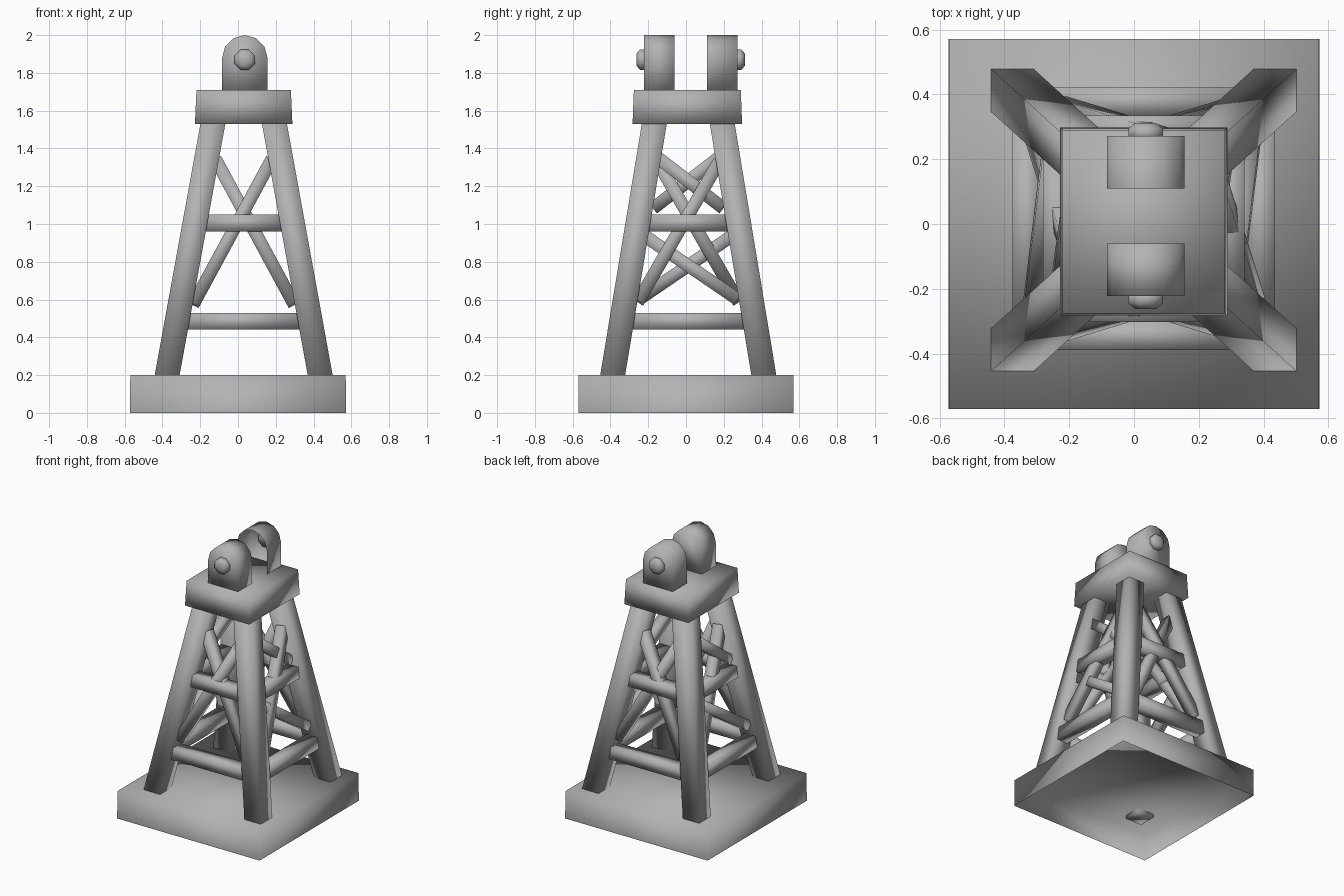
import bpy, bmesh, math
from mathutils import Vector

if "Cube" in bpy.data.objects:
    bpy.data.objects.remove(bpy.data.objects["Cube"])

CX, CY = 0.03, 0.012      # centre of the upper structure

# Dark grey paint
paint = bpy.data.materials.new("grey_paint")
paint.diffuse_color = (0.45, 0.45, 0.45, 1)
paint.use_nodes = True
paint.node_tree.nodes["Principled BSDF"].inputs["Base Color"].default_value = paint.diffuse_color


def loft(name, rings, start_cap=True):
    """Smooth-shaded solid through rings of equal length; the start can stay open."""
    bm = bmesh.new()
    vs = [[bm.verts.new(p) for p in r] for r in rings]
    n = len(vs[0])
    for a, b in zip(vs, vs[1:]):
        for i in range(n):
            bm.faces.new((a[i], a[(i + 1) % n], b[(i + 1) % n], b[i]))
    if start_cap:
        bm.faces.new(vs[0][::-1])
    bm.faces.new(vs[-1])
    bmesh.ops.recalc_face_normals(bm, faces=bm.faces)
    for f in bm.faces:
        f.smooth = True
    me = bpy.data.meshes.new(name)
    bm.to_mesh(me)
    bm.free()
    me.materials.append(paint)
    ob = bpy.data.objects.new(name, me)
    bpy.context.collection.objects.link(ob)
    return ob


def rect(cx, cy, hx, hy, z):
    return [(cx - hx, cy - hy, z), (cx + hx, cy - hy, z),
            (cx + hx, cy + hy, z), (cx - hx, cy + hy, z)]


def circle(cx, cz, r, y, n, turn=0.0):
    return [(cx + r * math.cos(turn + 2 * math.pi * i / n), y,
             cz + r * math.sin(turn + 2 * math.pi * i / n)) for i in range(n)]


def beam(name, p, q, w, normal):
    """Square bar from p to q with one side facing along normal."""
    p, q = Vector(p), Vector(q)
    d = (q - p).normalized()
    s = d.cross(Vector(normal)).normalized()
    t = s.cross(d)
    h = w / 2
    corners = [(-h, -h), (h, -h), (h, h), (-h, h)]
    return loft(name, [[e + s * a + t * b for a, b in corners] for e in (p, q)])


def off(z):
    """Leg centre offset in x and y at height z."""
    t = (z - 0.2) / 1.33
    return 0.405 - 0.242 * t, 0.40 - 0.22 * t


# Base slab, open underneath
loft("base_slab", [rect(0, 0, 0.573, 0.57, 0), rect(0, 0, 0.57, 0.57, 0.2)], start_cap=False)

# Four leaning legs, poking a little through the slab
for sx in (-1, 1):
    for sy in (-1, 1):
        rings = []
        for z in (0.18, 1.56):
            ox, oy = off(z)
            rings.append(rect(CX + sx * ox, CY + sy * oy, 0.066, 0.066, z))
        loft("leg", rings)

# Top cap
loft("top_cap", [rect(CX, CY - 0.005, 0.258, 0.29, 1.53), rect(CX, CY - 0.005, 0.25, 0.283, 1.71)])


def face_point(side, u, z, out, inset):
    """Point on one tower face: u is -1 or 1, the leg at that end."""
    ox, oy = off(z)
    if side in ("front", "back"):
        s = -1 if side == "front" else 1
        return (CX + u * (ox - inset), CY + 0.004 + s * (oy + out), z)
    s = -1 if side == "left" else 1
    return (CX + s * (ox + out), CY + u * (oy - inset), z)


normals = {"front": (0, -1, 0), "back": (0, 1, 0), "left": (-1, 0, 0), "right": (1, 0, 0)}
for side, nrm in normals.items():
    # Horizontal bars
    for z in (0.485, 1.005):
        beam(side + "_bar", face_point(side, -1, z, 0.008, 0.05),
             face_point(side, 1, z, 0.008, 0.05), 0.088, nrm)
    # Braces as (low height, high height, direction): a cross at front and
    # back, one long and two short diagonals at the sides
    if side in ("front", "back"):
        braces = [(0.575, 1.34, 1), (0.575, 1.34, -1)]
    else:
        d = 1 if side == "right" else -1
        braces = [(0.59, 1.33, d), (0.60, 0.935, -d), (1.085, 1.35, -d)]
    for lo, hi, u in braces:
        beam(side + "_brace", face_point(side, -u, lo, 0.005 * u, 0.07),
             face_point(side, u, hi, 0.005 * u, 0.05), 0.068, nrm)

# Bearing brackets with pin heads outside; the rear one is an open shell inside
BX, BZ, R = 0.036, 1.88, 0.12
profile = [(BX + R * math.cos(math.pi * i / 6), BZ + R * math.sin(math.pi * i / 6)) for i in range(7)]
profile += [(BX - R, 1.70), (BX + R, 1.70)]
for y_in, y_out in ((-0.06, -0.222), (0.11, 0.272)):
    s = 1 if y_out > y_in else -1
    loft("bearing_bracket", [[(x, y, z) for x, z in profile] for y in (y_in, y_out)],
         start_cap=s < 0)
    loft("pin_head", [circle(BX, 1.87, r, y_out + s * d, 8, math.pi / 8)
                      for r, d in ((0.058, -0.01), (0.058, 0.022), (0.035, 0.04))])
